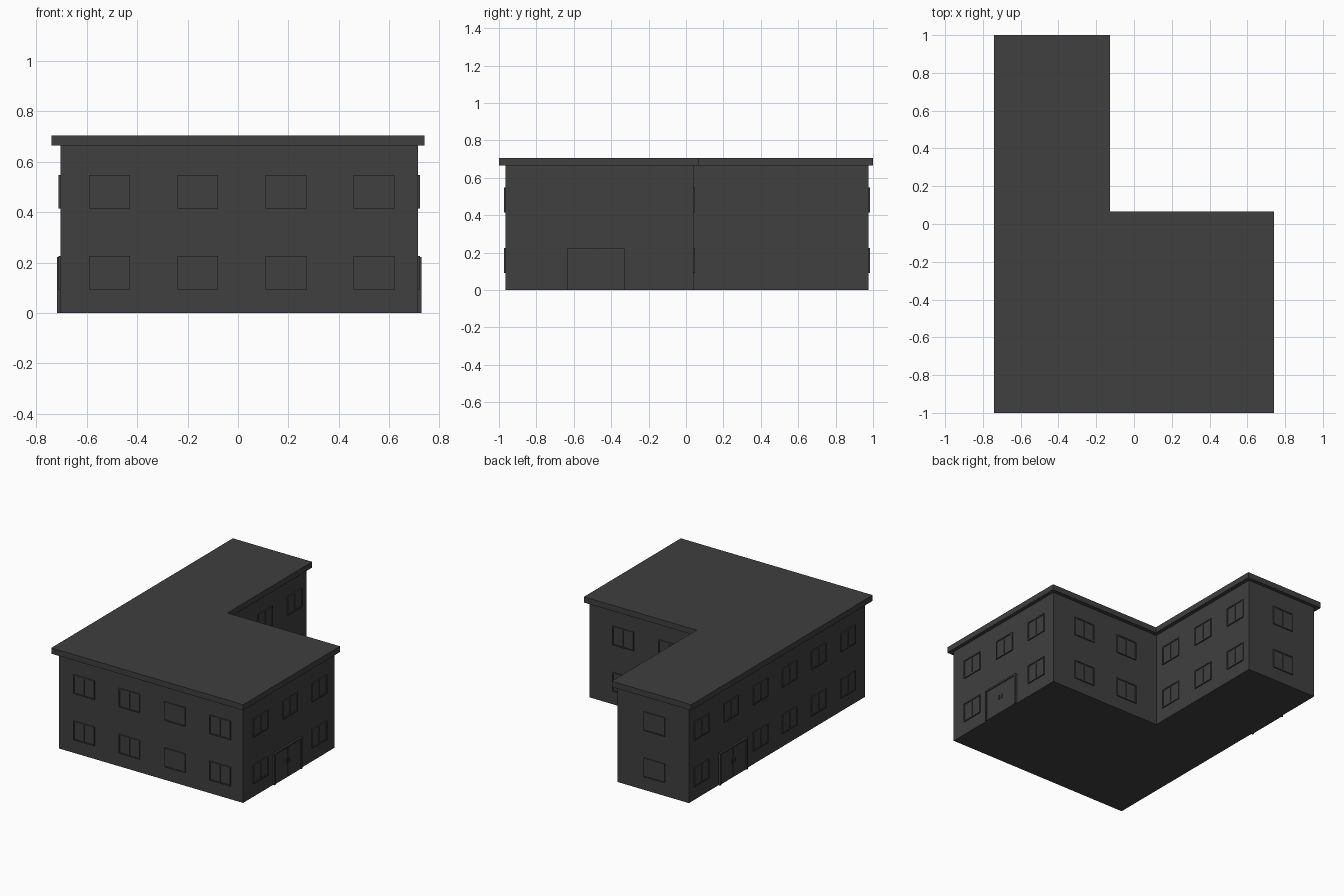
import bpy, bmesh
from mathutils import Vector

if "Cube" in bpy.data.objects:
    bpy.data.objects.remove(bpy.data.objects["Cube"])

# One dark grey for the whole building
grey = bpy.data.materials.new("dark_grey")
grey.diffuse_color = (0.05, 0.05, 0.05, 1)
grey.use_nodes = True
grey.node_tree.nodes["Principled BSDF"].inputs["Base Color"].default_value = grey.diffuse_color


def finish(bm, name):
    bmesh.ops.recalc_face_normals(bm, faces=bm.faces)
    me = bpy.data.meshes.new(name)
    bm.to_mesh(me)
    bm.free()
    me.materials.append(grey)
    ob = bpy.data.objects.new(name, me)
    bpy.context.collection.objects.link(ob)
    return ob


def l_prism(name, x0, x1, xi, y0, y1, yi, z0, z1):
    """L-shaped plan extruded upward; (xi, yi) is the inner corner."""
    bm = bmesh.new()
    plan = [(x0, y0), (x1, y0), (x1, yi), (xi, yi), (xi, y1), (x0, y1)]
    face = bm.faces.new([bm.verts.new((x, y, z0)) for x, y in plan])
    ext = bmesh.ops.extrude_face_region(bm, geom=[face], use_keep_orig=True)
    top = [v for v in ext["geom"] if isinstance(v, bmesh.types.BMVert)]
    bmesh.ops.translate(bm, verts=top, vec=(0, 0, z1 - z0))
    return finish(bm, name)


X0, X1, XI = -0.705, 0.715, -0.155
Y0, Y1, YI = -0.965, 0.975, 0.04
l_prism("walls", X0, X1, XI, Y0, Y1, YI, 0, 0.67)
l_prism("roof", -0.74, 0.74, -0.128, -1, 1, 0.067, 0.665, 0.705)


def plate(bm, axis, wall, out, u0, u1, z0, z1, depth):
    """Box on a wall: axis is the wall normal (0 x, 1 y), out is its sign."""
    c, s = Vector(), Vector()
    c[axis], s[axis] = wall + out * (depth - 0.004) / 2, depth + 0.004
    c[1 - axis], s[1 - axis] = (u0 + u1) / 2, u1 - u0
    c.z, s.z = (z0 + z1) / 2, z1 - z0
    for v in bmesh.ops.create_cube(bm, size=1)["verts"]:
        v.co = Vector(a * b for a, b in zip(v.co, s)) + c


def window(bm, axis, wall, out, u, z0, z1):
    a, b, t = u - 0.081, u + 0.081, 0.008
    bars = [(a, a + t, z0, z1), (b - t, b, z0, z1), (u - t / 2, u + t / 2, z0 + t, z1 - t),
            (a + t, b - t, z0, z0 + t), (a + t, b - t, z1 - t, z1)]
    for bar in bars:
        plate(bm, axis, wall, out, *bar, 0.008)
    plate(bm, axis, wall, out, a + t, b - t, z0 + t, z1 - t, 0.004)


def door(name, axis, wall, out, u):
    bm = bmesh.new()
    a, b, t, h = u - 0.153, u + 0.153, 0.012, 0.222
    # frame posts and lintel
    plate(bm, axis, wall, out, a, a + t, 0, h, 0.013)
    plate(bm, axis, wall, out, b - t, b, 0, h, 0.013)
    plate(bm, axis, wall, out, a + t, b - t, h - t, h, 0.013)
    # two leaves and their handles
    for s in (-1, 1):
        lo, hi = sorted((u + s * 0.001, u + s * (0.153 - t)))
        plate(bm, axis, wall, out, lo, hi, 0, h - t, 0.006)
        plate(bm, axis, wall, out, u + s * 0.014 - 0.003, u + s * 0.014 + 0.003, 0.1, 0.13, 0.012)
    finish(bm, name)


# Window columns per wall: name, normal axis, wall position, sign, centres, door slot
main_y, wing_y = [-0.775, -0.45, -0.13], [0.19, 0.515, 0.84]
walls = [
    ("front", 1, Y0, -1, [-0.51, -0.16, 0.19, 0.54], None),
    ("right", 0, X1, 1, main_y, -0.45),
    ("courtyard_back", 1, YI, 1, [0.10, 0.455], None),
    ("courtyard_side", 0, XI, 1, wing_y, None),
    ("wing_back", 1, Y1, 1, [-0.44], None),
    ("left", 0, X0, -1, main_y + wing_y, 0.515),
]
for name, axis, pos, out, centres, door_slot in walls:
    bm = bmesh.new()
    for u in centres:
        window(bm, axis, pos, out, u, 0.415, 0.547)
        if u != door_slot:
            window(bm, axis, pos, out, u, 0.092, 0.225)
    finish(bm, name + "_windows")

door("right_door", 0, X1, 1, -0.482)
door("left_door", 0, X0, -1, 0.495)
